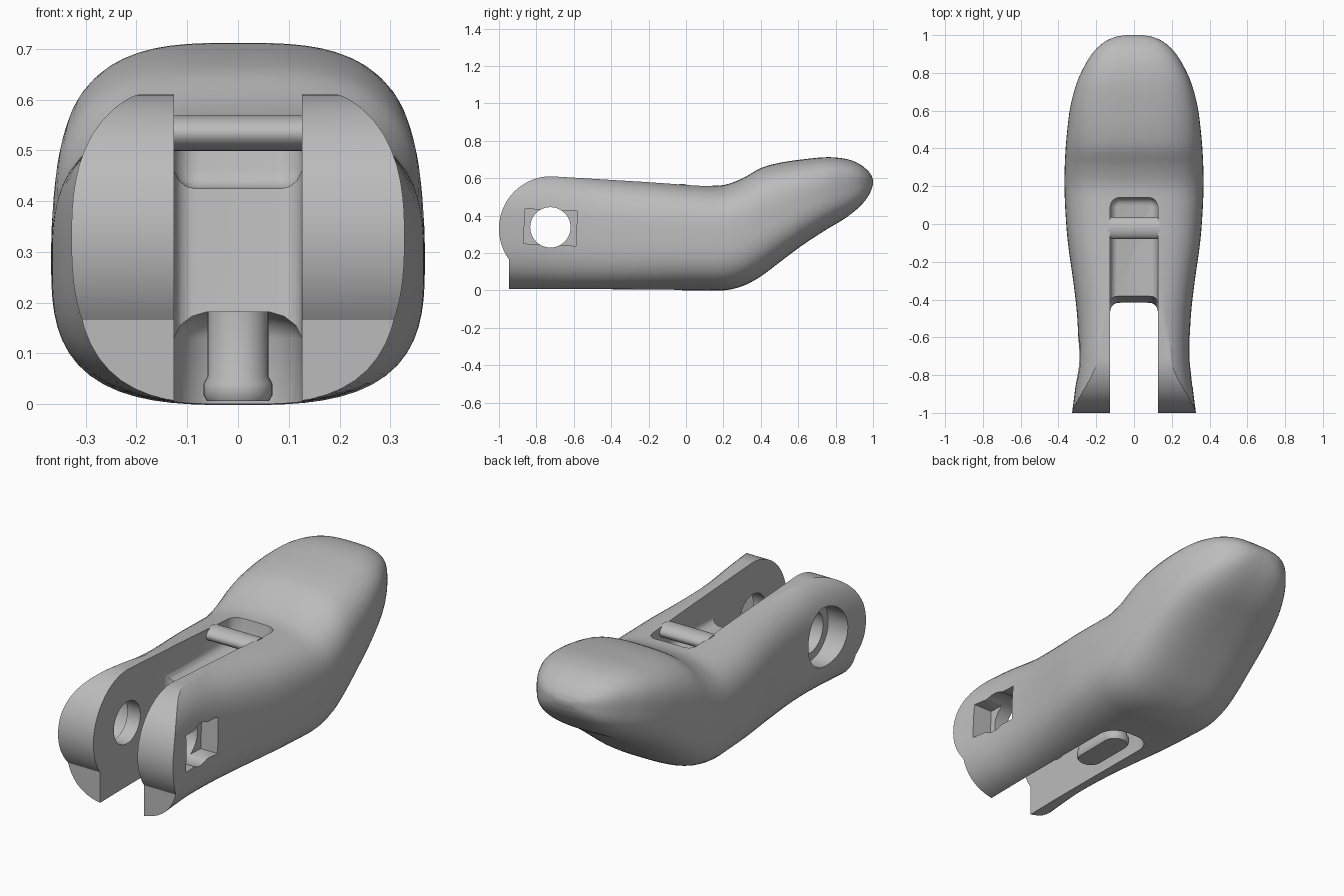
import bpy
import bmesh
from math import cos, sin, pi, radians
from mathutils import Matrix, Vector

if "Cube" in bpy.data.objects:
    bpy.data.objects.remove(bpy.data.objects["Cube"])

grey = bpy.data.materials.new("plain grey")
grey.use_nodes = True
colour = (0.5, 0.5, 0.5, 1)
grey.diffuse_color = colour
grey.node_tree.nodes["Principled BSDF"].inputs["Base Color"].default_value = colour


def loft(name, rings):
    """Skin a row of equal closed rings and cap both ends."""
    bm = bmesh.new()
    rows = [[bm.verts.new(p) for p in ring] for ring in rings]
    n = len(rows[0])
    for a, b in zip(rows, rows[1:]):
        for i in range(n):
            j = (i + 1) % n
            bm.faces.new((a[i], a[j], b[j], b[i]))
    bm.faces.new(rows[0])
    bm.faces.new(rows[-1])
    bmesh.ops.recalc_face_normals(bm, faces=bm.faces)
    mesh = bpy.data.meshes.new(name)
    bm.to_mesh(mesh)
    bm.free()
    ob = bpy.data.objects.new(name, mesh)
    bpy.context.collection.objects.link(ob)
    mesh.materials.append(grey)
    return ob


def rounded_ring(y0, y1, half, radius, z, inset=0.0, steps=8):
    """Rounded rectangle lying flat at height z."""
    y0, y1, half = y0 + inset, y1 - inset, half - inset
    radius = min(max(radius - inset, 0.01), half - 0.002)
    ring = []
    for k, (sx, y) in enumerate([(1, y1 - radius), (-1, y1 - radius),
                                 (-1, y0 + radius), (1, y0 + radius)]):
        for s in range(steps + 1):
            a = (k + s / steps) * pi / 2
            ring.append((sx * (half - radius) + radius * cos(a), y + radius * sin(a), z))
    return ring


def side_prism(name, outline, x0, x1):
    """Extrude a (y, z) outline along x."""
    return loft(name, [[(x, y, z) for y, z in outline] for x in (x0, x1)])


def circle(y, z, r, r2=None, n=48):
    return [(y + r * cos(2 * pi * i / n), z + (r2 or r) * sin(2 * pi * i / n)) for i in range(n)]


def boolean(target, cutter, operation="DIFFERENCE"):
    cutter.hide_render = True
    mod = target.modifiers.new("cut", "BOOLEAN")
    mod.operation, mod.solver, mod.object = operation, "EXACT", cutter
    bpy.context.view_layer.objects.active = target
    bpy.ops.object.modifier_apply(modifier=mod.name)
    bpy.data.objects.remove(cutter)


def smooth(ob, angle=32):
    bpy.ops.object.select_all(action="DESELECT")
    ob.select_set(True)
    bpy.context.view_layer.objects.active = ob
    bpy.ops.object.shade_smooth_by_angle(angle=radians(angle))


# Body stations: y, bottom, top, half width
stations = [Vector(s) for s in (
    (-1.05, 0, .65, .335), (-.9, 0, .65, .315), (-.7, 0, .643, .296), (-.5, 0, .612, .3),
    (-.3, 0, .592, .322), (-.1, 0, .576, .35), (.08, 0, .563, .364), (.2, 0, .563, .368),
    (.3, .022, .598, .367), (.4, .075, .654, .362), (.5, .15, .682, .353),
    (.62, .24, .7, .337), (.75, .325, .712, .302), (.85, .385, .704, .255),
    (.92, .44, .68, .207), (.965, .49, .647, .155), (.99, .535, .617, .1), (1, .57, .593, .045))]


def section(y, low, high, half, n=72):
    """Boxy oval cross-section."""
    ring = []
    for i in range(n):
        a = 2 * pi * i / n
        c, s = cos(a), sin(a)
        r = (abs(c) ** 3 + abs(s) ** 3) ** (-1 / 3)
        ring.append((half * r * c, y, (low + high) / 2 + (high - low) / 2 * r * s))
    return ring


rings = []
for i in range(len(stations) - 1):
    p0, p1 = stations[max(i - 1, 0)], stations[i]
    p2, p3 = stations[i + 1], stations[min(i + 2, len(stations) - 1)]
    span = p2[0] - p1[0]
    m1 = (p2 - p0) / (p2[0] - p0[0]) * span
    m2 = (p3 - p1) / (p3[0] - p1[0]) * span
    for k in range(4):
        t = k / 4
        rings.append(section(*((2 * t**3 - 3 * t**2 + 1) * p1 + (t**3 - 2 * t**2 + t) * m1
                               + (3 * t**2 - 2 * t**3) * p2 + (t**3 - t**2) * m2)))
rings.append(section(*stations[-1]))
body = loft("lever_body", rings)

# Side outline: round hinge nose, step below it, straight top edge
PY, PZ, PR = -.72, .33, .28
nose = [(PY + PR * cos(a), PZ + PR * sin(a))
        for a in (radians(216 - 126 * i / 32) for i in range(33))]
outline = [(-.945, -.1)] + nose + [(.14, .558), (.25, .9), (1.2, .9), (1.2, -.1)]
boolean(body, side_prism("outline_cutter", outline, -.6, .6), "INTERSECT")

# Fork slot between the arms, with a slanted rounded back wall
slot = loft("slot_cutter", [rounded_ring(-1.3, -.4, .126, .04, z) for z in (-.1, .9)])
for v in slot.data.vertices:
    v.co.y += (v.co.z - .3) * .14
boolean(body, slot)

# Top pocket with filleted floor
boolean(body, loft("pocket_cutter", [rounded_ring(-.6, .14, .126, .05, z, d) for z, d in
                                     ((.425, .04), (.429, .024), (.44, .01), (.46, 0), (.9, 0))]))

# Underside groove with an arched ceiling
boolean(body, loft("groove_cutter", [rounded_ring(-.6, -.01, .126, .1, z, d) for z, d in
                                     ((-.1, 0), (.13, 0), (.155, .012), (.173, .035), (.182, .065))]))

# Pivot: bore through both arms, square nut recess, round head recess
HY, HZ = -.725, .337
boolean(body, side_prism("bore_cutter", circle(HY, HZ, .108), -.6, .6))
square = [Matrix.Rotation(radians(-2.5), 2) @ Vector((sy * .14, sz * .093))
          for sy, sz in ((-1, -1), (1, -1), (1, 1), (-1, 1))]
boolean(body, side_prism("square_cutter", [(p.x + HY, p.y + HZ) for p in square], .2, .6))
boolean(body, side_prism("head_cutter", circle(HY, HZ, .15), -.6, -.2))
smooth(body)

# Cross bar over the pocket
smooth(side_prism("cross_bar", circle(-.022, .534, .058, .035, 32), -.135, .135))

# Flared boss hanging in the groove
smooth(loft("underside_boss", [rounded_ring(-.4, -.08, .068, .064, z, d) for z, d in
                               ((.2, .008), (.055, .008), (.04, 0), (.018, 0), (.006, .007))]))
